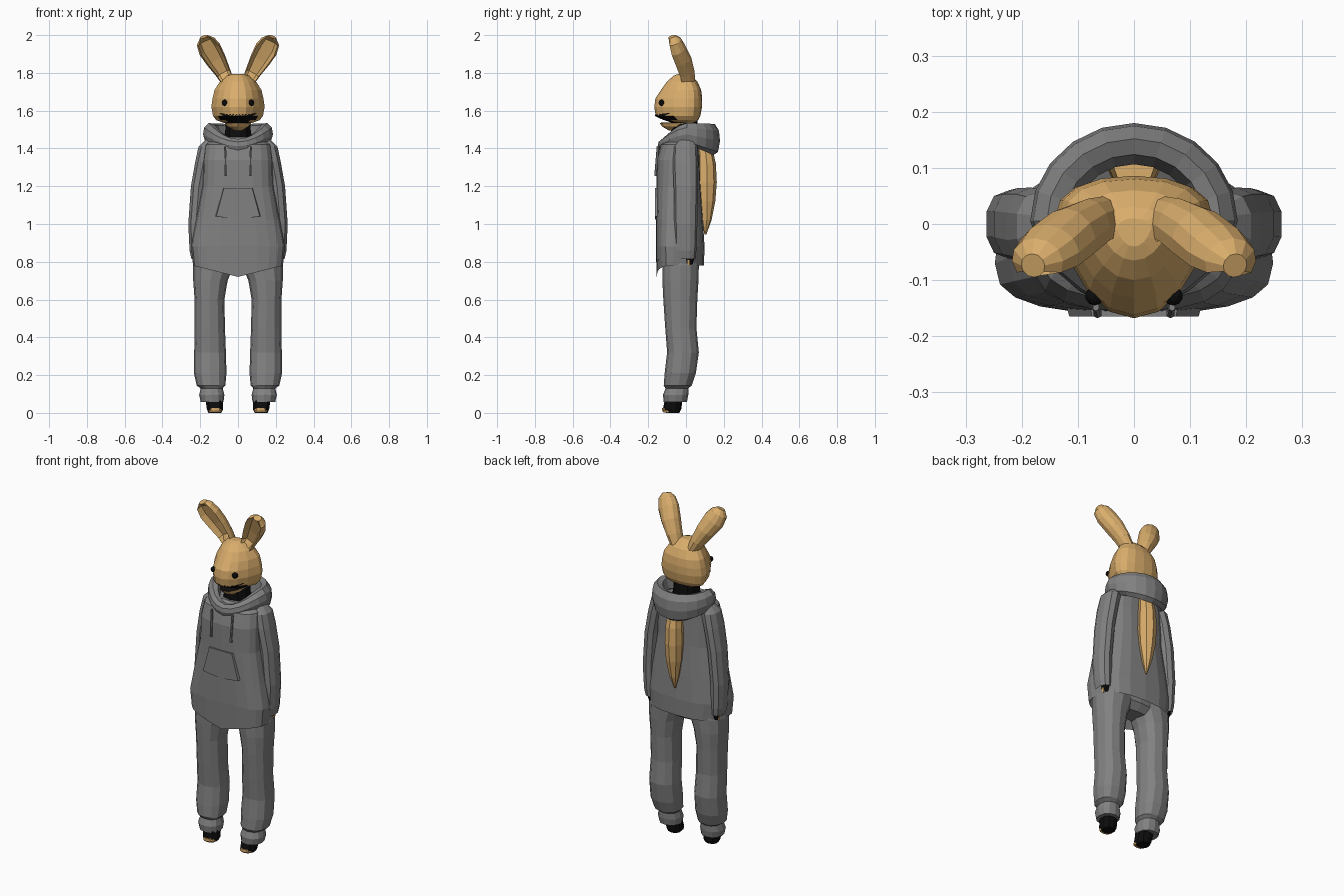
import bpy, bmesh, math
from mathutils import Vector
from mathutils.bvhtree import BVHTree


def material(name, rgb):
    m = bpy.data.materials.new(name)
    m.diffuse_color = (*rgb, 1)
    return m


TAN = material("tan fur", (0.70, 0.42, 0.15))
GREY = material("grey cloth", (0.22, 0.22, 0.22))
BLACK = material("black", (0.004, 0.004, 0.004))


def finish(name, bm, *mats, rule=None):
    bmesh.ops.recalc_face_normals(bm, faces=bm.faces)
    if rule:
        for f in bm.faces:
            f.material_index = rule(f.calc_center_median())
    me = bpy.data.meshes.new(name)
    bm.to_mesh(me)
    bm.free()
    for m in mats:
        me.materials.append(m)
    ob = bpy.data.objects.new(name, me)
    bpy.context.collection.objects.link(ob)
    return ob


def skin(bm, rings, closed=False):
    """Bridge rings of points with quads, capping the ends of an open skin."""
    vs = [[bm.verts.new(p) for p in r] for r in rings]
    pairs = list(zip(vs, vs[1:])) + ([(vs[-1], vs[0])] if closed else [])
    for a, b in pairs:
        for i in range(len(a)):
            j = (i + 1) % len(a)
            bm.faces.new((a[i], a[j], b[j], b[i]))
    if not closed:
        bm.faces.new(vs[0])
        bm.faces.new(vs[-1])


def section(z, cx, rx, yf, ym, yb, n, power, point=0.0):
    """Horizontal outline: widest at ym, reaching yf in front and yb behind."""
    pts = []
    for i in range(n):
        a = 2 * math.pi * i / n
        s, c = math.sin(a), math.cos(a)
        x = math.copysign(abs(s) ** (2 / power), s)
        y = math.copysign(abs(c) ** (2 / power), c)
        if y > 0:                         # front half may taper to a point
            x *= 1 - point * y
        pts.append(Vector((cx + rx * x, ym + y * (yf - ym if y > 0 else ym - yb), z)))
    return pts


def loft(name, rows, *mats, n=12, power=2.3, point=0.0, side=1, edit=None, rule=None):
    """Rows are (z, centre x, half width, front y, middle y, back y)."""
    bm = bmesh.new()
    rings = [section(z, side * cx, rx, yf, ym, yb, n, power, point)
             for z, cx, rx, yf, ym, yb in rows]
    if edit:
        edit(rings)
    skin(bm, rings)
    return finish(name, bm, *mats, rule=rule)


# Hooded top body, with a hem that dips to a point in front
def dip_hem(rings):
    for p in rings[1]:
        if p.y < -0.06:
            p.z -= 0.06 * max(0, 1 - abs(p.x) / 0.24)


loft("sweater_body", [
    (0.86, 0, 0.22, -0.135, -0.06, 0.07), (0.78, 0, 0.238, -0.155, -0.07, 0.095),
    (0.88, 0, 0.248, -0.160, -0.07, 0.098), (1.02, 0, 0.222, -0.160, -0.06, 0.09),
    (1.20, 0, 0.188, -0.157, -0.05, 0.078), (1.34, 0, 0.185, -0.155, -0.04, 0.072),
    (1.42, 0, 0.175, -0.135, -0.02, 0.07), (1.46, 0, 0.12, -0.09, 0.01, 0.065)],
    GREY, n=20, power=2.7, edit=dip_hem)

# Front pocket, a thin raised trapezoid
bm = bmesh.new()
skin(bm, [[Vector((x * k, y, z)) for x, z in
           ((-0.12, 1.04), (0, 1.025), (0.12, 1.04), (0.078, 1.19), (-0.078, 1.19))]
          for y, k in ((-0.148, 1.0), (-0.165, 0.96))])
finish("front_pocket", bm, GREY)

# Trousers seat
loft("trousers_seat", [(0.74, 0, 0.13, -0.07, -0.03, 0.03), (0.78, 0, 0.2, -0.11, -0.03, 0.06),
                       (0.90, 0, 0.2, -0.12, -0.03, 0.06)], GREY, n=14)

# Thick collar of the lowered hood
bm = bmesh.new()
rings = []
for i in range(20):
    a = 2 * math.pi * i / 20
    s, c = math.sin(a), math.cos(a)       # c = 1 at the front
    front, back = max(0, c), max(0, -c)
    lo = 1.425 - 0.045 * front ** 2 - 0.06 * back
    hi = 1.535 - 0.085 * front ** 1.5 - 0.005 * back
    reach = 0.155 if c > 0 else 0.175
    prof = ((1.0, 0.45), (0.97, 0.78), (0.84, 1.0), (0.68, 0.93), (0.58, 0.4), (0.80, 0.0), (0.94, 0.1))
    rings.append([Vector((0.185 * s * k * (1 - 0.15 * front), 0.005 - reach * c * k,
                          lo + (hi - lo) * t)) for k, t in prof])
skin(bm, rings, closed=True)
finish("hood_collar", bm, GREY)

# Dark neck
loft("neck", [(1.40, 0, 0.085, -0.08, 0, 0.07), (1.50, 0, 0.07, -0.08, 0, 0.06),
              (1.56, 0, 0.07, -0.08, 0, 0.06)], BLACK, n=10)

# Head, with a pointed muzzle and a dark underside at the mouth
head = loft("head", [
    (1.535, 0, 0.075, -0.07, 0.01, 0.045), (1.55, 0, 0.115, -0.115, 0.01, 0.065),
    (1.572, 0, 0.132, -0.160, 0.01, 0.076), (1.62, 0, 0.141, -0.168, 0.01, 0.085),
    (1.665, 0, 0.135, -0.162, 0.01, 0.086), (1.71, 0, 0.124, -0.132, 0.01, 0.08),
    (1.755, 0, 0.095, -0.10, 0.0, 0.06), (1.785, 0, 0.06, -0.065, -0.01, 0.03),
    (1.795, 0, 0.03, -0.04, -0.01, 0.01)], TAN, BLACK, n=16, point=0.3,
    rule=lambda c: 1 if c.z < 1.562 and c.y < -0.06 else 0)

# Lower jaw, tan outside and dark on top
loft("lower_jaw", [
    (1.495, 0, 0.035, -0.09, -0.02, 0.03), (1.515, 0, 0.06, -0.125, -0.02, 0.04),
    (1.535, 0, 0.07, -0.14, -0.02, 0.04), (1.537, 0, 0.06, -0.125, -0.02, 0.03)],
    TAN, BLACK, n=12, point=0.2, rule=lambda c: 1 if c.z > 1.53 else 0)

# Jagged grin laid on the face, and eyes
bvh = BVHTree.FromPolygons([v.co for v in head.data.vertices],
                           [p.vertices[:] for p in head.data.polygons])


def on_face(x, z, lift=0.004):
    hit = bvh.ray_cast(Vector((x, -1, z)), Vector((0, 1, 0)))[0]
    return Vector((x, (hit.y if hit else -0.05) - lift, z))


bm = bmesh.new()
cols = []
for i in range(25):
    t = i / 12 - 1
    mid = 1.562 + 0.026 * t * t
    half = 0.017 * (1 - t * t) + 0.002
    top = mid + half * (1.0 if i % 2 else 0.5)
    bot = mid - half * (0.8 if i % 2 else 0.5)
    cols.append([bm.verts.new(on_face(0.1 * t, z)) for z in (top, mid, bot)])
for a, b in zip(cols, cols[1:]):
    for k in range(2):
        bm.faces.new((a[k], b[k], b[k + 1], a[k + 1]))
finish("grin", bm, BLACK)

for side, tag in ((-1, "left"), (1, "right")):
    # Eye
    bm = bmesh.new()
    bmesh.ops.create_icosphere(bm, subdivisions=2, radius=0.017)
    bmesh.ops.translate(bm, verts=bm.verts, vec=on_face(side * 0.07, 1.642, 0.0))
    finish(tag + "_eye", bm, BLACK)

    # Ear: a leaning tube scooped out along its front
    path = [Vector((side * x, y, z)) for x, y, z in
            ((0.05, 0.005, 1.745), (0.078, -0.005, 1.80), (0.115, -0.025, 1.865),
             (0.15, -0.05, 1.925), (0.172, -0.066, 1.967), (0.18, -0.074, 1.992))]
    sizes = ((0.032, 0.045), (0.041, 0.051), (0.054, 0.056), (0.061, 0.052), (0.050, 0.043), (0.022, 0.022))
    rings = []
    for i, (p, (w, d)) in enumerate(zip(path, sizes)):
        t = (path[min(i + 1, 5)] - path[max(i - 1, 0)]).normalized()
        across = t.cross(Vector((0, 1, 0))).normalized()
        deep = across.cross(t).normalized()
        deep *= math.copysign(1, -deep.y)         # points forward
        ring = []
        for k in range(12):
            a = 2 * math.pi * k / 12
            u, v = math.cos(a) * w, math.sin(a) * d
            if k in (2, 3, 4) and 1 <= i <= 4:
                v = -0.1 * d
                u *= 1.1
            ring.append(p + across * u + deep * v)
        rings.append(ring)
    bm = bmesh.new()
    skin(bm, rings)
    finish(tag + "_ear", bm, TAN)

    # Sleeve
    loft(tag + "_sleeve", [
        (0.85, 0.218, 0.022, -0.03, 0.0, 0.03), (0.815, 0.216, 0.032, -0.055, 0.0, 0.05),
        (0.86, 0.220, 0.038, -0.06, 0.0, 0.055), (1.00, 0.223, 0.042, -0.062, 0.0, 0.06),
        (1.20, 0.207, 0.044, -0.065, 0.0, 0.064), (1.33, 0.183, 0.045, -0.07, -0.005, 0.065),
        (1.41, 0.163, 0.048, -0.065, -0.005, 0.06), (1.445, 0.14, 0.035, -0.04, 0.0, 0.04)],
        GREY, n=10, side=side)

    # Hand and fingertips
    loft(tag + "_hand", [(0.785, 0.214, 0.012, -0.008, 0.015, 0.035),
                         (0.81, 0.215, 0.018, -0.015, 0.015, 0.042),
                         (0.86, 0.215, 0.018, -0.015, 0.015, 0.04)], BLACK, n=8, side=side)
    loft(tag + "_fingertip", [(0.782, 0.222, 0.009, 0.005, 0.014, 0.023),
                              (0.81, 0.226, 0.010, 0.005, 0.014, 0.023)], TAN, n=6, side=side)

    # Trouser leg with a pinched ankle and puffed cuff
    loft(tag + "_trouser_leg", [
        (0.06, 0.135, 0.045, -0.10, -0.055, -0.01), (0.058, 0.137, 0.060, -0.118, -0.055, 0.005),
        (0.095, 0.139, 0.067, -0.122, -0.055, 0.012), (0.130, 0.139, 0.058, -0.108, -0.05, 0.012),
        (0.145, 0.143, 0.076, -0.118, -0.04, 0.030), (0.21, 0.147, 0.086, -0.113, -0.03, 0.052),
        (0.32, 0.148, 0.084, -0.100, -0.02, 0.068), (0.45, 0.149, 0.080, -0.110, -0.03, 0.055),
        (0.60, 0.151, 0.079, -0.120, -0.03, 0.060), (0.70, 0.146, 0.091, -0.125, -0.03, 0.066),
        (0.78, 0.130, 0.108, -0.125, -0.03, 0.068), (0.88, 0.115, 0.10, -0.12, -0.03, 0.065)],
        GREY, n=12, side=side)

    # Foot with a pale toe patch
    loft(tag + "_foot", [(0.0, 0.122, 0.036, -0.105, -0.07, -0.035),
                         (0.02, 0.122, 0.045, -0.122, -0.07, -0.025),
                         (0.07, 0.126, 0.048, -0.112, -0.06, -0.018)], BLACK, n=10, side=side)
    loft(tag + "_toes", [(0.002, 0.120, 0.033, -0.118, -0.09, -0.06),
                         (0.012, 0.120, 0.037, -0.126, -0.09, -0.06),
                         (0.026, 0.120, 0.032, -0.127, -0.09, -0.06)], TAN, n=10, side=side)

    # Drawstring
    loft(tag + "_drawstring", [(1.255, 0.065, 0.008, -0.168, -0.16, -0.152),
                               (1.28, 0.065, 0.006, -0.166, -0.16, -0.152),
                               (1.41, 0.068, 0.006, -0.155, -0.149, -0.140)], GREY, n=6, side=side)

# Long tuft hanging down the back
loft("back_tuft", [
    (0.945, 0, 0.004, 0.098, 0.103, 0.108), (1.02, 0, 0.028, 0.08, 0.11, 0.135),
    (1.12, 0, 0.046, 0.07, 0.11, 0.155), (1.22, 0, 0.052, 0.06, 0.11, 0.163),
    (1.32, 0, 0.048, 0.06, 0.11, 0.158), (1.42, 0, 0.036, 0.06, 0.10, 0.135)], TAN, n=8, power=2)
